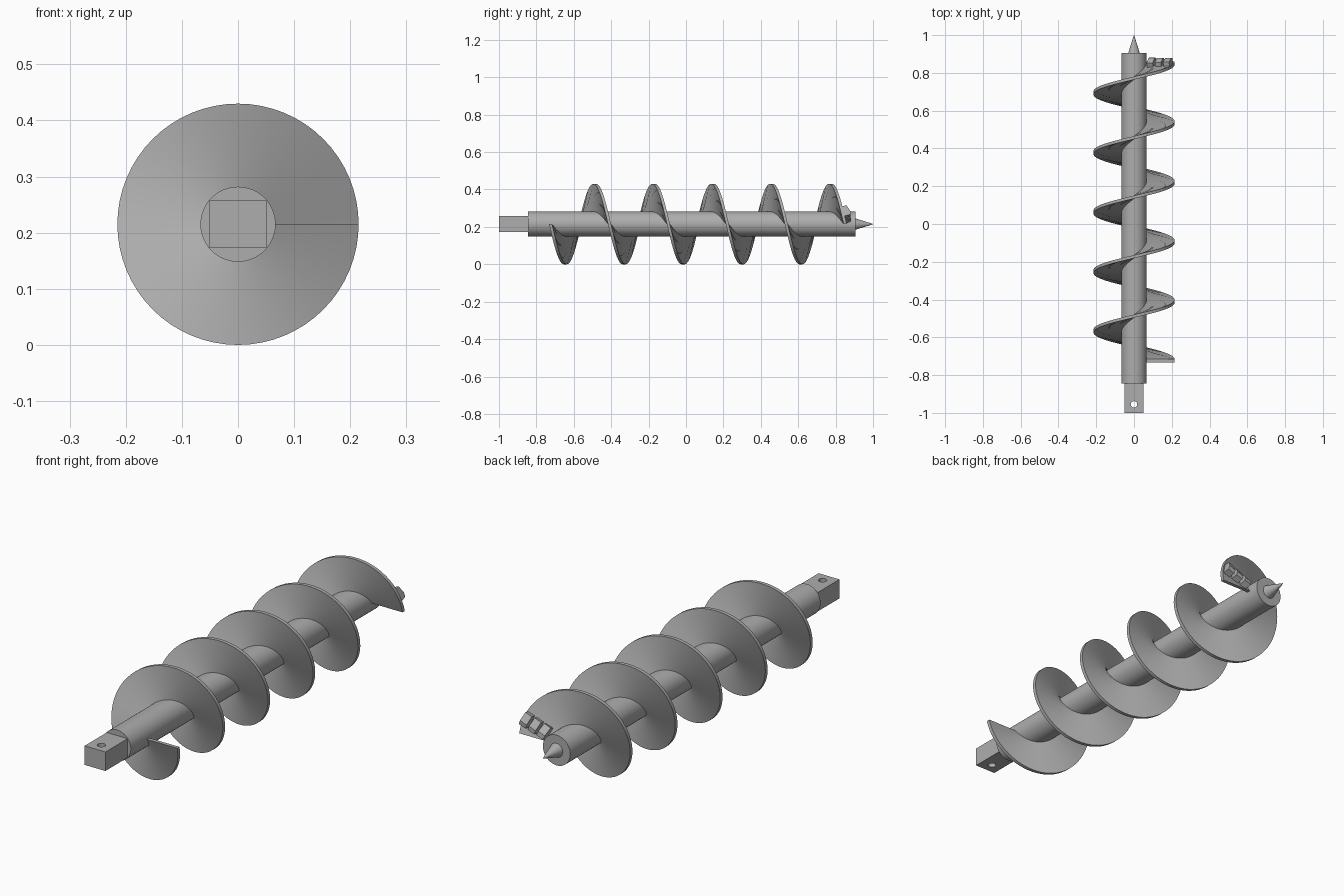
import bpy, bmesh, math
from mathutils import Matrix, Vector

if "Cube" in bpy.data.objects:
    bpy.data.objects.remove(bpy.data.objects["Cube"], do_unlink=True)

AXIS_Z = 0.215      # height of the drill axis
OUTER = 0.215       # flight radius
SHAFT_R = 0.067
PITCH = 0.315
TURNS = 5
START_Y = -0.724
STEPS = 64          # flight segments per turn

steel = bpy.data.materials.new("grey steel")
steel.use_nodes = True
colour = (0.42, 0.42, 0.42, 1)
steel.diffuse_color = colour
steel.node_tree.nodes["Principled BSDF"].inputs["Base Color"].default_value = colour


def make(name, bm, smooth=True):
    bmesh.ops.recalc_face_normals(bm, faces=bm.faces)
    mesh = bpy.data.meshes.new(name)
    bm.to_mesh(mesh)
    bm.free()
    mesh.materials.append(steel)
    ob = bpy.data.objects.new(name, mesh)
    bpy.context.collection.objects.link(ob)
    ob.location.z = AXIS_Z
    bpy.ops.object.select_all(action='DESELECT')
    ob.select_set(True)
    bpy.context.view_layer.objects.active = ob
    if smooth:
        bpy.ops.object.shade_smooth_by_angle(angle=math.radians(35))
    return ob


def rod(name, r0, r1, y0, y1, sides=48):
    """Round bar along y, tapering from r0 to r1."""
    bm = bmesh.new()
    turn = Matrix.Translation((0, (y0 + y1) / 2, 0)) @ Matrix.Rotation(-math.pi / 2, 4, 'X')
    bmesh.ops.create_cone(bm, cap_ends=True, segments=sides, radius1=r0, radius2=r1,
                          depth=y1 - y0, matrix=turn)
    return make(name, bm)


# Shaft and pilot point
rod("shaft", SHAFT_R, SHAFT_R, -0.845, 0.905)
rod("pilot_point", 0.032, 0.001, 0.90, 1.0, 32)

# Square shank with a vertical pin hole
bm = bmesh.new()
bmesh.ops.create_cube(bm, size=1, matrix=Matrix.Translation((0, -0.91, 0))
                      @ Matrix.Diagonal((0.102, 0.18, 0.084, 1)))
shank = make("shank", bm, False)
bm = bmesh.new()
bmesh.ops.create_cone(bm, cap_ends=True, segments=24, radius1=0.017, radius2=0.017,
                      depth=0.3, matrix=Matrix.Translation((0, -0.955, 0)))
cutter = make("pin_hole_cutter", bm, False)
cutter.hide_render = True
cut = shank.modifiers.new("pin hole", 'BOOLEAN')
cut.operation = 'DIFFERENCE'
cut.solver = 'EXACT'
cut.object = cutter
bpy.context.view_layer.objects.active = shank
bpy.ops.object.modifier_apply(modifier=cut.name)
bpy.data.objects.remove(cutter, do_unlink=True)

# Helical flight: a thin rectangular section swept round the shaft
bm = bmesh.new()
half = 0.008
section = [(SHAFT_R - 0.007, -half), (OUTER, -half), (OUTER, half), (SHAFT_R - 0.007, half)]
verts = [bm.verts.new((r, START_Y + y, 0)) for r, y in section]
edges = [bm.edges.new((verts[i], verts[(i + 1) % 4])) for i in range(4)]
bmesh.ops.spin(bm, geom=verts + edges, cent=(0, 0, 0), axis=(0, 1, 0),
               dvec=(0, PITCH / STEPS, 0), angle=math.tau * TURNS, steps=STEPS * TURNS)
bmesh.ops.holes_fill(bm, edges=[e for e in bm.edges if e.is_boundary], sides=4)
make("flight", bm)

# Cutting teeth on the leading face, near the end of the flight
lead = math.radians(20)
end_y = START_Y + PITCH * (TURNS - lead / math.tau)
profile = [(-0.03, -0.002), (0.026, -0.002), (0.026, 0.024), (-0.012, 0.036), (-0.03, 0.03)]
for i, radius in enumerate((0.10, 0.146, 0.192)):
    bm = bmesh.new()
    face = bm.faces.new([bm.verts.new((-0.017, y, t)) for t, y in profile])
    side = bmesh.ops.extrude_face_region(bm, geom=[face])["geom"]
    bmesh.ops.translate(bm, vec=(0.034, 0, 0),
                        verts=[v for v in side if isinstance(v, bmesh.types.BMVert)])
    slope = math.atan(PITCH / (math.tau * radius))
    place = (Matrix.Rotation(-lead, 4, 'Y') @ Matrix.Translation((radius, end_y + half, 0))
             @ Matrix.Rotation(slope, 4, 'X'))
    bm.transform(place)
    make(f"cutting_tooth_{i + 1}", bm, False)
